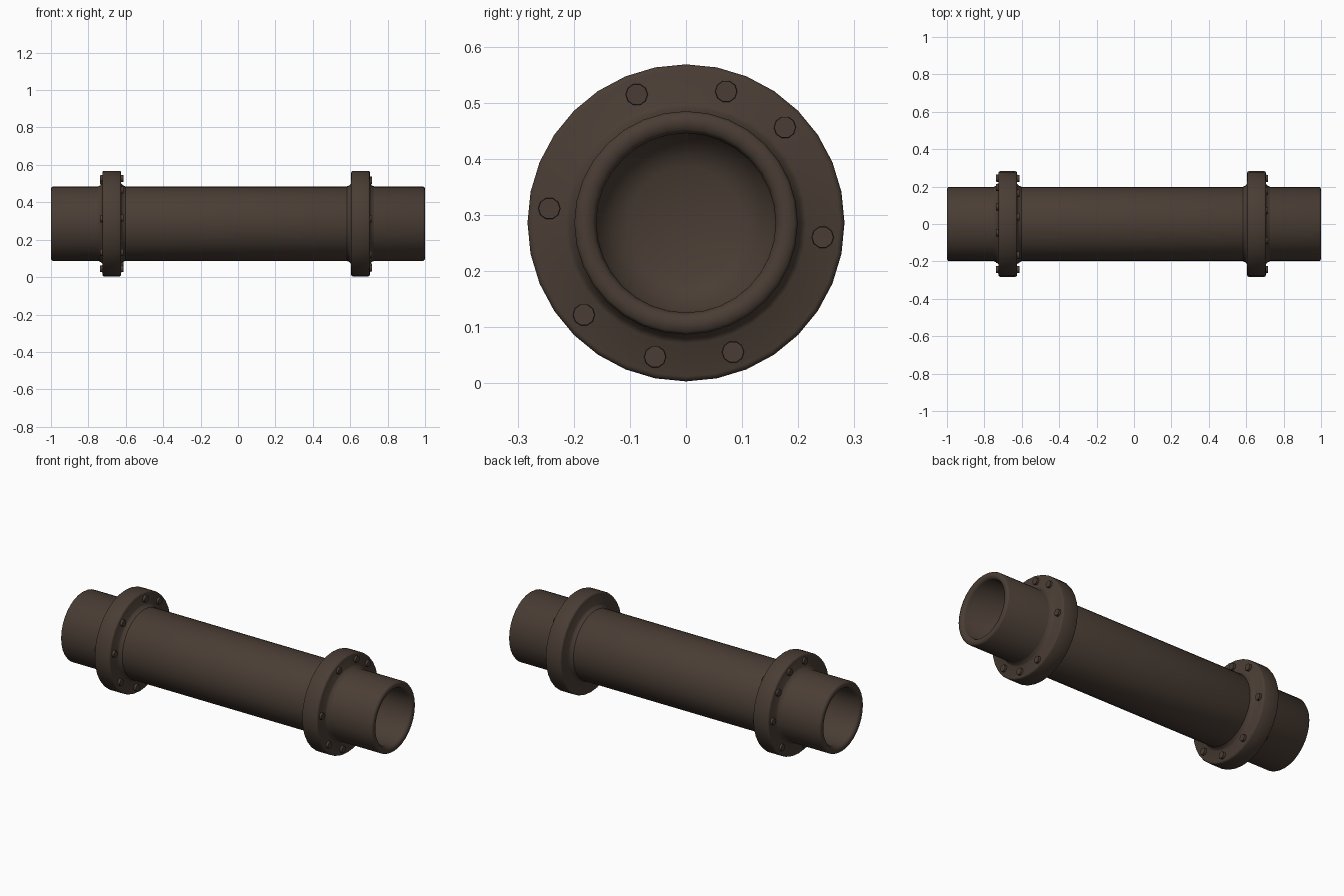
import bpy, bmesh, math
from mathutils import Matrix

if "Cube" in bpy.data.objects:
    bpy.data.objects.remove(bpy.data.objects["Cube"])

CZ = 0.286          # height of the pipe axis
brown = bpy.data.materials.new("dark brown iron")
brown.diffuse_color = (0.068, 0.047, 0.035, 1)
brown.use_nodes = True
brown.node_tree.nodes["Principled BSDF"].inputs["Base Color"].default_value = brown.diffuse_color


def lathe(name, profile, seg, closed=False):
    """Revolve (x, radius) points around the pipe axis."""
    bm = bmesh.new()
    rings = []
    for x, r in profile:
        if r == 0:
            rings.append([bm.verts.new((x, 0, CZ))] * seg)
            continue
        rings.append([bm.verts.new((x, r * math.cos(2 * math.pi * i / seg),
                                    CZ + r * math.sin(2 * math.pi * i / seg)))
                      for i in range(seg)])
    pairs = list(zip(rings, rings[1:]))
    if closed:
        pairs.append((rings[-1], rings[0]))
    for a, b in pairs:
        for i in range(seg):
            j = (i + 1) % seg
            bm.faces.new(list(dict.fromkeys((a[i], a[j], b[j], b[i]))))
    return finish(name, bm)


def finish(name, bm):
    bmesh.ops.recalc_face_normals(bm, faces=bm.faces)
    for f in bm.faces:
        f.smooth = True
    me = bpy.data.meshes.new(name)
    bm.to_mesh(me)
    bm.free()
    me.materials.append(brown)
    ob = bpy.data.objects.new(name, me)
    bpy.context.collection.objects.link(ob)
    return ob


# main pipe with rounded rims and blind bores at both ends
half = [(0.70, 0), (0.70, 0.10), (0.73, 0.157), (0.985, 0.16), (0.997, 0.167),
        (1.0, 0.18), (0.998, 0.194), (0.99, 0.199)]
lathe("pipe", half + [(-x, r) for x, r in reversed(half)], 32)


# flange rings with a small hub fillet on each side
def flange(name, x0, x1):
    b = 0.009
    lathe(name, [(x0 - 0.025, 0.198), (x0 - 0.008, 0.206), (x0, 0.215),
                 (x0, 0.2825 - b), (x0 + b * 0.3, 0.2825 - b * 0.3),
                 (x0 + b, 0.2825), (x1 - b, 0.2825),
                 (x1 - b * 0.3, 0.2825 - b * 0.3), (x1, 0.2825 - b),
                 (x1, 0.215), (x1 + 0.008, 0.206), (x1 + 0.025, 0.198)], 32)


flange("left_flange", -0.725, -0.625)
flange("right_flange", 0.605, 0.705)


# unevenly spaced bolt heads on the flange faces
def bolts(name, x, side, angles):
    bm = bmesh.new()
    for a in angles:
        t = math.radians(a)
        y, z = 0.245 * math.cos(t), CZ + 0.245 * math.sin(t)
        head = bmesh.ops.create_cone(
            bm, cap_ends=True, segments=10, radius1=0.021, radius2=0.019,
            depth=0.03,
            matrix=Matrix.Translation((x, y, z)) @
            Matrix.Rotation(side * math.pi / 2, 4, 'Y'))
    ob = finish(name, bm)
    ob.data.set_sharp_from_angle(angle=math.radians(50))


bolts("right_flange_bolts", 0.702, 1, (111, 73, 44, -6, -70, -103, -138, 174))
bolts("left_flange_inner_bolts", -0.627, 1, (133, 81, 48, -6, -60, -100, -141, 173))
bolts("left_flange_outer_bolts", -0.722, -1, (101, 68, 37, 0, -48, -100, -141, 174))
